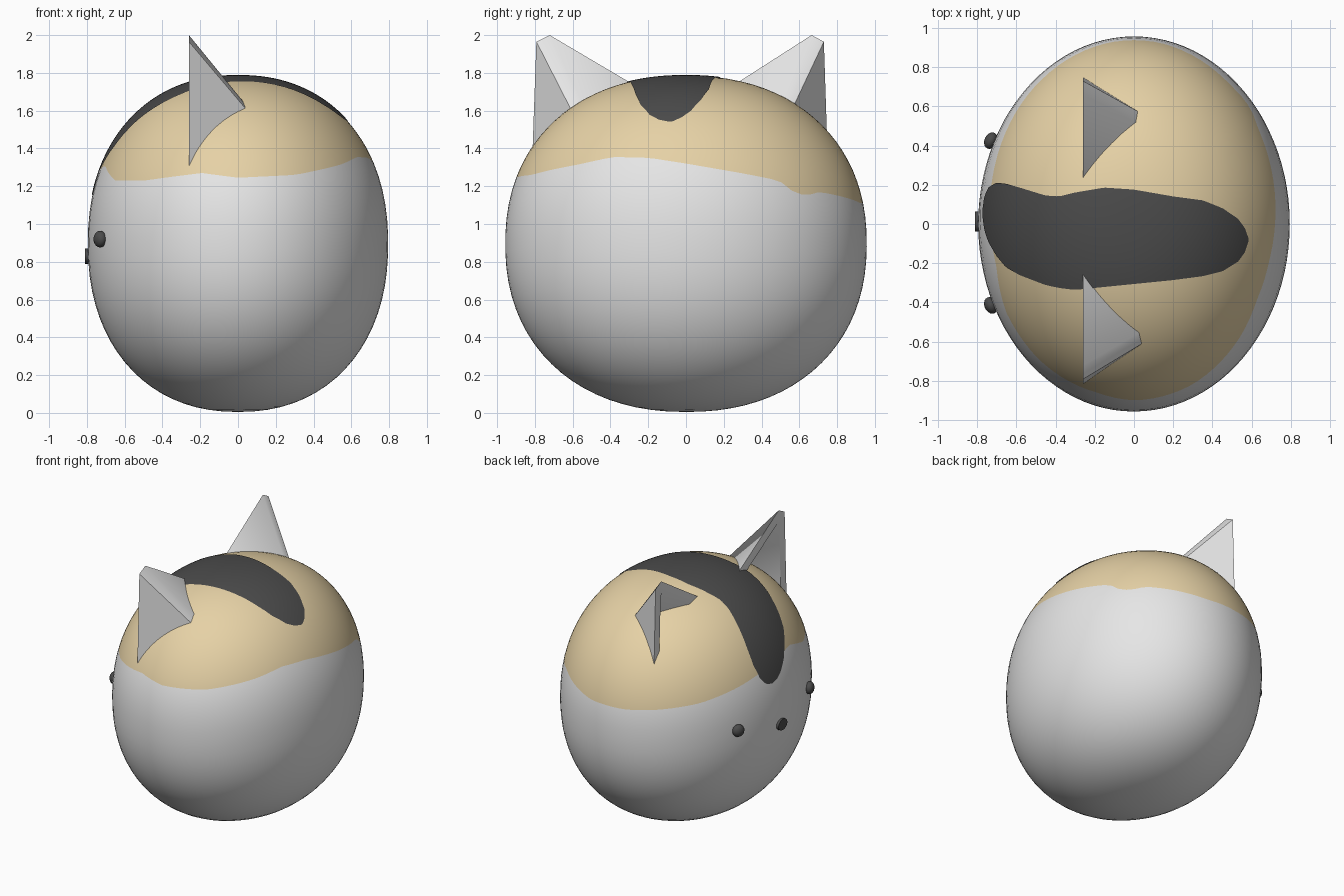
import bpy, bmesh, math
from mathutils import Vector

if "Cube" in bpy.data.objects:
    bpy.data.objects.remove(bpy.data.objects["Cube"])

# Body: superellipsoid, half sizes, centre height and roundness
A, B, C, ZC, P = 0.795, 0.957, 0.89, 0.895, 2.2


def material(name, rgb):
    m = bpy.data.materials.new(name)
    m.diffuse_color = (*rgb, 1)
    m.use_nodes = True
    m.node_tree.nodes["Principled BSDF"].inputs["Base Color"].default_value = m.diffuse_color
    return m


WHITE = material("white", (0.79, 0.79, 0.79))
TAN = material("tan", (0.79, 0.64, 0.38))
DARK = material("charcoal", (0.07, 0.07, 0.07))


def finish(name, bm, mats, angle=40):
    bmesh.ops.recalc_face_normals(bm, faces=bm.faces)
    me = bpy.data.meshes.new(name)
    bm.to_mesh(me)
    bm.free()
    for m in mats:
        me.materials.append(m)
    ob = bpy.data.objects.new(name, me)
    bpy.context.collection.objects.link(ob)
    bpy.ops.object.select_all(action='DESELECT')
    ob.select_set(True)
    bpy.context.view_layer.objects.active = ob
    bpy.ops.object.shade_smooth_by_angle(angle=math.radians(angle))
    return ob


def lerp(table, t, col=1):
    for a, b in zip(table, table[1:]):
        if t <= b[0]:
            f = max(0, (t - a[0]) / (b[0] - a[0]))
            return a[col] + f * (b[col] - a[col])
    return table[-1][col]


def body_point(theta, phi):
    r = max(0, math.cos(phi)) ** (2 / P)
    s = math.copysign(abs(math.sin(phi)) ** (2 / P), phi)
    return (A * r * math.cos(theta), B * r * math.sin(theta), ZC + C * s)


# Body: white below and tan above a wavy ring (degrees around, height)
RING = [(-180, 1.28), (-166, 1.31), (-150, 1.23), (-131, 1.23), (-105, 1.27),
        (-90, 1.245), (-66, 1.26), (-41, 1.315), (-27, 1.355), (-13, 1.35),
        (0, 1.32), (19, 1.27), (33, 1.23), (38, 1.17), (43, 1.15), (50, 1.17),
        (60, 1.15), (80, 1.11), (100, 1.11), (117, 1.13), (137, 1.16),
        (155, 1.21), (168, 1.25), (180, 1.28)]
COLS, LOW, HIGH = 96, 24, 20
bm = bmesh.new()
bottom = bm.verts.new((0, 0, ZC - C))
top = bm.verts.new((0, 0, ZC + C))
columns = []
for i in range(COLS):
    deg = -180 + 360 * i / COLS
    cut = math.asin(((lerp(RING, deg) - ZC) / C) ** (P / 2))
    phis = [-math.pi / 2 + (cut + math.pi / 2) * j / LOW for j in range(1, LOW + 1)]
    phis += [cut + (math.pi / 2 - cut) * j / HIGH for j in range(1, HIGH)]
    columns.append([bm.verts.new(body_point(math.radians(deg), p)) for p in phis])
for i in range(COLS):
    a, b = columns[i], columns[(i + 1) % COLS]
    bm.faces.new((bottom, b[0], a[0]))
    bm.faces.new((top, a[-1], b[-1])).material_index = 1
    for j in range(len(a) - 1):
        f = bm.faces.new((a[j], b[j], b[j + 1], a[j + 1]))
        f.material_index = 1 if j >= LOW - 1 else 0
finish("body", bm, [WHITE, TAN], 60)

# Dark patch over the crown: thin sheet (x, low y, high y)
PATCH = [(-0.768, 0.03, 0.08), (-0.76, -0.03, 0.14), (-0.74, -0.09, 0.185),
         (-0.70, -0.16, 0.21), (-0.65, -0.22, 0.205), (-0.58, -0.26, 0.185),
         (-0.45, -0.31, 0.145), (-0.38, -0.325, 0.14), (-0.30, -0.335, 0.16),
         (-0.15, -0.32, 0.185), (0.0, -0.305, 0.175), (0.2, -0.285, 0.14),
         (0.35, -0.265, 0.12), (0.45, -0.24, 0.08), (0.53, -0.19, 0.025),
         (0.565, -0.14, -0.025), (0.58, -0.09, -0.07)]


def on_body(x, y, lift):
    rho = math.hypot(x / A, y / B)
    s = max(0, 1 - rho ** P) ** (1 / P)
    k = rho ** (P - 2) if rho > 0 else 0
    n = Vector((x / A ** 2 * k, y / B ** 2 * k, s ** (P - 1) / C)).normalized()
    return Vector((x, y, ZC + C * s)) + n * lift


bm = bmesh.new()
NX, NY = 70, 20
a0, a1 = math.asin(PATCH[0][0] / A), math.asin(PATCH[-1][0] / A)
rows = []
for i in range(NX + 1):
    x = A * math.sin(a0 + (a1 - a0) * i / NX)
    lo, hi = lerp(PATCH, x, 1), lerp(PATCH, x, 2)
    rows.append([bm.verts.new(on_body(x, lo + (hi - lo) * j / NY, 0.004))
                 for j in range(NY + 1)])
for a, b in zip(rows, rows[1:]):
    for j in range(NY):
        bm.faces.new((a[j], b[j], b[j + 1], a[j + 1]))
bm.normal_update()
flip = sum(f.normal.z for f in bm.faces) < 0
patch = finish("crown_patch", bm, [DARK], 60)
if sum(p.normal.z for p in patch.data.polygons) < 0:
    patch.data.flip_normals()

# Ears: folded shells open towards -x (inner base, tip pair, outer base, back pair)
OUTER = [(-0.26, 0.15, 1.67), (-0.26, 0.665, 2.0), (-0.26, 0.73, 1.965),
         (-0.26, 0.755, 1.2), (0.10, 0.53, 1.54), (0.10, 0.47, 1.56)]
INNER = [(-0.26, 0.17, 1.60), (-0.26, 0.655, 1.91), (-0.26, 0.67, 1.89),
         (-0.26, 0.695, 1.2), (0.02, 0.53, 1.50), (0.02, 0.50, 1.52)]


def ear(name, side):
    bm = bmesh.new()
    o, n = ([bm.verts.new((x, y * side, z)) for x, y, z in pts] for pts in (OUTER, INNER))
    for v in (o, n):
        for idx in ((0, 1, 5), (1, 2, 4, 5), (2, 3, 4)):
            bm.faces.new([v[k] for k in idx])
    for k in range(6):
        m = (k + 1) % 6
        bm.faces.new((o[k], o[m], n[m], n[k]))
    finish(name, bm, [WHITE], 50)


ear("back_ear", 1)
ear("front_ear", -1.085)

# Eyes: flattened balls set into the face
for name, y, turn in (("back_eye", 0.425, -0.42), ("front_eye", -0.415, 0.42)):
    bm = bmesh.new()
    bmesh.ops.create_uvsphere(bm, u_segments=20, v_segments=12, radius=0.044)
    eye = finish(name, bm, [DARK], 60)
    eye.scale = (0.75, 1, 1)
    eye.rotation_euler = (0, 0, turn)
    eye.location = (-0.73, y, 0.92)

# Nose: short oval stud
bm = bmesh.new()
bmesh.ops.create_cone(bm, cap_ends=True, segments=20, radius1=0.052, radius2=0.052, depth=0.06)
nose = finish("nose", bm, [DARK])
nose.rotation_euler = (0, math.pi / 2, 0)
nose.scale = (0.78, 1, 1)
nose.location = (-0.78, 0.013, 0.83)
